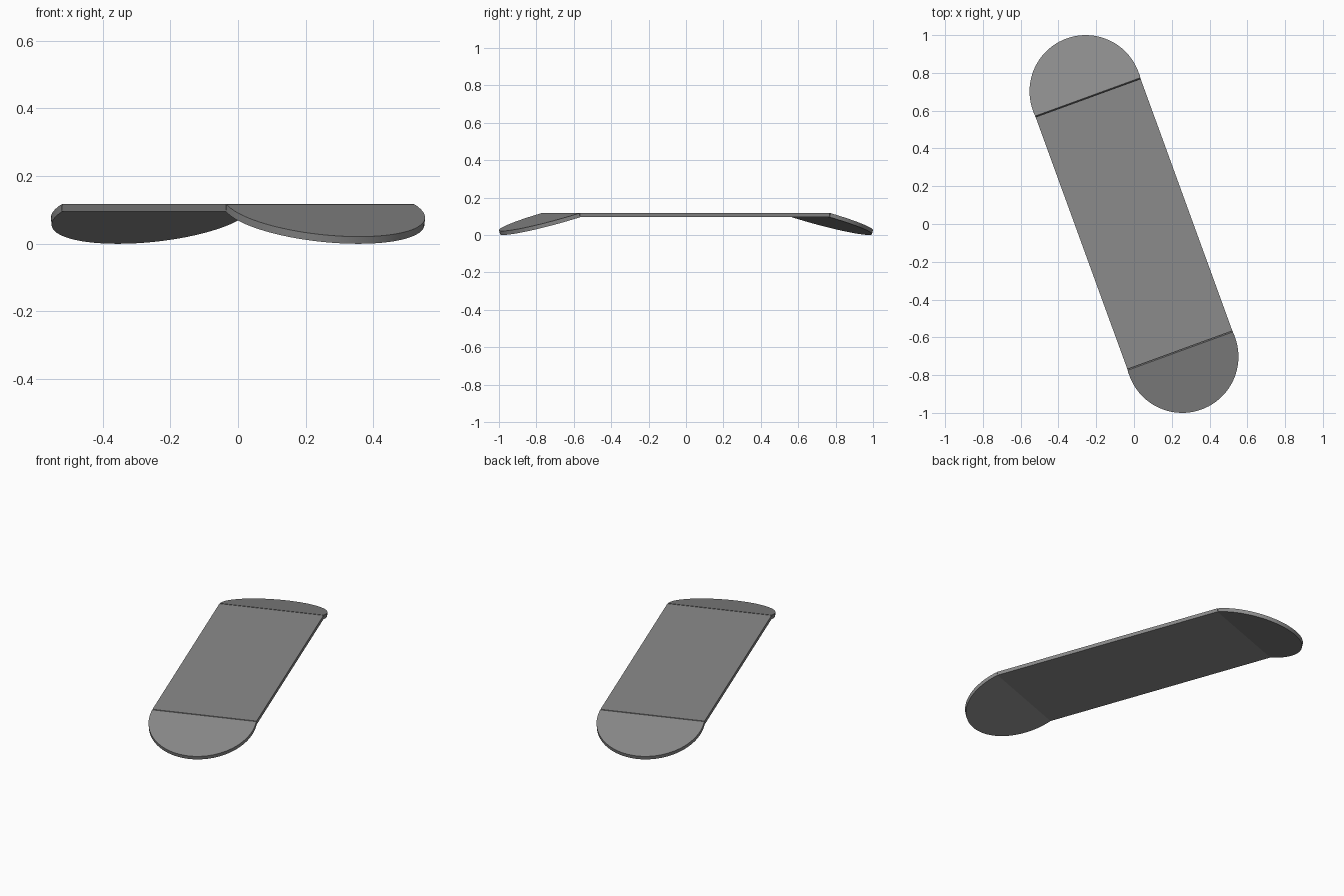
import bpy, bmesh, math
from mathutils import Matrix

if "Cube" in bpy.data.objects:
    bpy.data.objects.remove(bpy.data.objects["Cube"])

HINGE = 0.71                       # underside edge where deck and tips meet
CENTRE, RADIUS = 0.7475, 0.2975    # rounded end, seen in plan
THICK, TILT, YAW = 0.022, math.radians(16.1), math.radians(20)
SIN, COS, TAN = math.sin(TILT), math.cos(TILT), math.tan(TILT)
START = HINGE + THICK * SIN        # upper edge of each tip's square end
TOP = THICK + (CENTRE + RADIUS - START) * TAN
STEPS = 48

grey = bpy.data.materials.new("dark_grey")
grey.diffuse_color = (0.26, 0.26, 0.26, 1)
grey.use_nodes = True
grey.node_tree.nodes["Principled BSDF"].inputs["Base Color"].default_value = grey.diffuse_color


def make_part(name, upper, lower, turn):
    """Closed slab between two matching outlines, turned about z."""
    bm = bmesh.new()
    up = [bm.verts.new(p) for p in upper]
    low = [bm.verts.new(p) for p in lower]
    bm.faces.new(up)
    bm.faces.new(low[::-1])
    for i in range(len(up)):
        j = (i + 1) % len(up)
        bm.faces.new((up[i], low[i], low[j], up[j]))
    bmesh.ops.recalc_face_normals(bm, faces=bm.faces)
    bm.transform(Matrix.Rotation(turn, 4, 'Z'))
    mesh = bpy.data.meshes.new(name)
    bm.to_mesh(mesh)
    bm.free()
    mesh.materials.append(grey)
    ob = bpy.data.objects.new(name, mesh)
    bpy.context.collection.objects.link(ob)
    bpy.ops.object.select_all(action='DESELECT')
    bpy.context.view_layer.objects.active = ob
    ob.select_set(True)
    bpy.ops.object.shade_smooth_by_angle(angle=math.radians(10))


# drooping round tips, hinged on the deck's lower edge (fine V gap on top)
a0 = math.asin((START - CENTRE) / RADIUS)
upper, lower = [], []
for i in range(STEPS + 1):
    a = a0 + (math.pi - 2 * a0) * i / STEPS
    u, s = RADIUS * math.cos(a), CENTRE + RADIUS * math.sin(a)
    z = TOP - THICK + THICK * COS - (s - START) * TAN
    upper.append((u, s, z))
    lower.append((u, s - THICK * SIN, z - THICK * COS))
make_part("nose_tip", upper, lower, YAW)
make_part("tail_tip", upper, lower, YAW + math.pi)

# flat middle of the deck
w = RADIUS * math.cos(a0)
plan = [(w, HINGE), (-w, HINGE), (-w, -HINGE), (w, -HINGE)]
make_part("deck", [(x, y, TOP) for x, y in plan],
          [(x, y, TOP - THICK) for x, y in plan], YAW)
